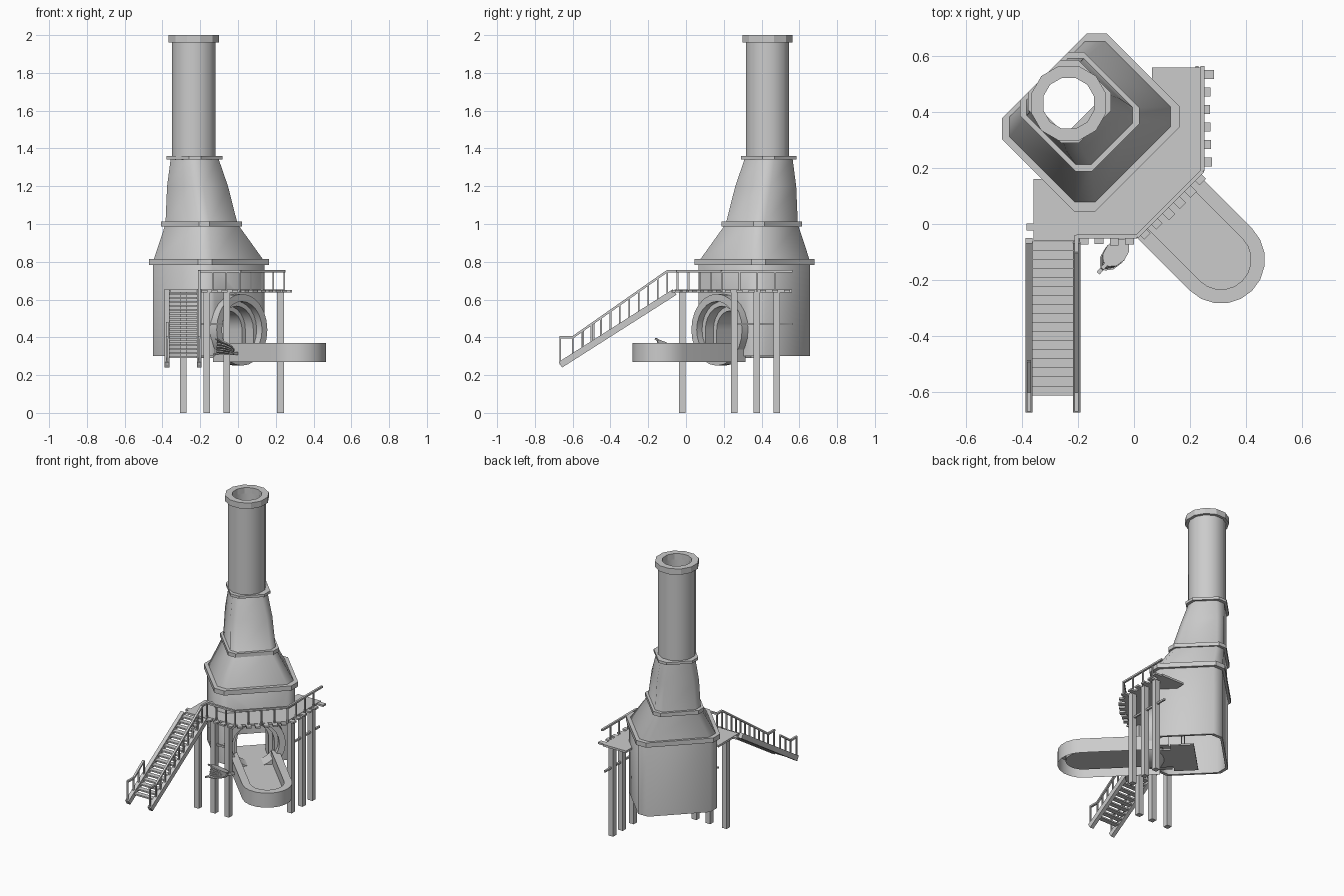
import bpy, bmesh, math, random
from math import sin, cos, pi
from mathutils import Matrix, Vector

random.seed(4)
if "Cube" in bpy.data.objects:
    bpy.data.objects.remove(bpy.data.objects["Cube"])

mat = bpy.data.materials.new("pale grey")
mat.use_nodes = True
GREY = (0.6, 0.6, 0.6, 1)
mat.diffuse_color = GREY
mat.node_tree.nodes["Principled BSDF"].inputs["Base Color"].default_value = GREY

TURN = Matrix.Rotation(pi / 4, 4, 'Z')   # the furnace faces the front-left corner


def finish(name, bm, turned=False, smooth=None):
    bmesh.ops.recalc_face_normals(bm, faces=bm.faces)
    if turned:
        bm.transform(TURN)
    mesh = bpy.data.meshes.new(name)
    bm.to_mesh(mesh)
    bm.free()
    mesh.materials.append(mat)
    ob = bpy.data.objects.new(name, mesh)
    bpy.context.collection.objects.link(ob)
    if smooth:
        bpy.ops.object.select_all(action='DESELECT')
        ob.select_set(True)
        bpy.context.view_layer.objects.active = ob
        bpy.ops.object.shade_smooth_by_angle(angle=math.radians(smooth))
    return ob


def loft(name, loops, ring=False, closed=True, cap_start=False, cap_end=False, **kw):
    """Skin a list of equal-length point loops; ring joins the last to the first."""
    bm = bmesh.new()
    rows = [[bm.verts.new(p) for p in lp] for lp in loops]
    n = len(rows[0])
    pairs = list(zip(rows, rows[1:])) + ([(rows[-1], rows[0])] if ring else [])
    for a, b in pairs:
        for i in range(n if closed else n - 1):
            j = (i + 1) % n
            bm.faces.new((a[i], a[j], b[j], b[i]))
    if cap_start:
        bm.faces.new(rows[0])
    if cap_end:
        bm.faces.new(rows[-1])
    return finish(name, bm, **kw)


def prism(name, outline, lo, hi, axis='z', **kw):
    place = (lambda p, h: (p[0], p[1], h)) if axis == 'z' else (lambda p, h: (p[0], h, p[1]))
    return loft(name, [[place(p, h) for p in outline] for h in (lo, hi)],
                cap_start=True, cap_end=True, **kw)


def add_bar(bm, a, b, w, h):
    """Square bar from a to b, w wide sideways and h tall."""
    a, b = Vector(a), Vector(b)
    d = b - a
    q = d.to_track_quat('Y', 'Z').to_matrix().to_4x4()
    m = Matrix.Translation((a + b) / 2) @ q @ Matrix.Diagonal((w, d.length, h, 1))
    bmesh.ops.create_cube(bm, size=1, matrix=m)


def bars(name, items):
    bm = bmesh.new()
    for it in items:
        add_bar(bm, *it)
    return finish(name, bm)


# ---- Furnace body: chamfered rectangular shell, flush at the back ----
BACK = 0.585


def section(z, half, front, cut, grow=0.0, mid=0.147):
    x0, x1, y0, y1 = mid - half - grow, mid + half + grow, front - grow, BACK + grow
    return [(x0 + cut, y0, z), (x1 - cut, y0, z), (x1, y0 + cut, z), (x1, y1 - cut, z),
            (x1 - cut, y1, z), (x0 + cut, y1, z), (x0, y1 - cut, z), (x0, y0 + cut, z)]


levels = [(0.30, 0.25, 0.145, 0.052), (0.80, 0.25, 0.145, 0.052), (1.0, 0.145, 0.255, 0.04),
          (1.2, 0.133, 0.315, 0.04), (1.35, 0.11, 0.36, 0.045)]
shell = [section(*lv) for lv in levels] + [section(*lv, grow=-0.015) for lv in reversed(levels)]
body = loft("furnace_body", shell, ring=True, turned=True)

# ---- Flanges around the body ----
for name, lv, t in (("lower_flange", levels[1], 0.016), ("middle_flange", levels[2], 0.013),
                    ("upper_flange", levels[4], 0.009)):
    z, half, front, cut = lv
    loft(name, [section(z + dz, half, front, cut, g) for dz, g in
                ((-t, -0.01), (-t, 0.016), (t, 0.016), (t, -0.016))], ring=True, turned=True)


# ---- Chimney and cap ----
def circle(r, z, cx=0.14, cy=0.47, n=12):
    return [(cx + r * cos(2 * pi * i / n), cy + r * sin(2 * pi * i / n), z) for i in range(n)]


def tube(name, ro, ri, z0, z1, **kw):
    loft(name, [circle(ro, z0), circle(ro, z1), circle(ri, z1), circle(ri, z0)],
         ring=True, turned=True, **kw)


tube("chimney", 0.119, 0.098, 1.34, 1.97, smooth=40)
tube("chimney_cap", 0.138, 0.094, 1.96, 2.0)

# ---- Round mouth, cut through the front wall ----
MX, MZ = 0.13, 0.44


def disc(r, y, n=24):
    return [(MX + r * cos(2 * pi * i / n), y, MZ + r * sin(2 * pi * i / n)) for i in range(n)]


cutter = loft("mouth_cutter", [disc(0.155, 0.05), disc(0.155, 0.3)],
              cap_start=True, cap_end=True, turned=True)
mod = body.modifiers.new("mouth", 'BOOLEAN')
mod.operation, mod.solver, mod.object = 'DIFFERENCE', 'EXACT', cutter
bpy.ops.object.select_all(action='DESELECT')
body.select_set(True)
bpy.context.view_layer.objects.active = body
bpy.ops.object.modifier_apply(modifier="mouth")
bpy.data.objects.remove(cutter)
bpy.ops.object.shade_smooth_by_angle(angle=math.radians(46))

loft("mouth_ring", [disc(0.19, 0.1), disc(0.19, 0.16), disc(0.15, 0.2), disc(0.15, 0.1)],
     ring=True, turned=True, smooth=35)


# ---- Stepped arches inside the mouth ----
def arch(r):
    arc = [(MX + r * cos(pi * i / 12), MZ + r * sin(pi * i / 12)) for i in range(13)]
    return [(MX + r, 0.3)] + arc + [(MX - r, 0.3)]


for name, ro, ri, y0, y1 in (("outer_arch", 0.155, 0.125, 0.14, 0.24),
                             ("inner_arch", 0.13, 0.1, 0.2, 0.32)):
    prism(name, arch(ro) + arch(ri)[::-1], y0, y1, axis='y', turned=True, smooth=35)


# ---- Pouring trough with round end, open underneath ----
def trough(r, z):
    arc = [(MX + r * cos(pi * i / 10), -0.31 - r * sin(pi * i / 10), z) for i in range(11)]
    return [(MX + r, 0.16, z)] + arc + [(MX - r, 0.16, z)]


loft("trough", [trough(0.157, 0.27), trough(0.157, 0.37), trough(0.107, 0.37), trough(0.107, 0.30)],
     closed=False, cap_end=True, turned=True, smooth=35)
prism("firebox_floor", [(MX - w, y) for w, y in ((0.107, 0.15), (0.107, 0.25), (0.16, 0.25), (0.16, 0.4))]
      + [(MX + w, y) for w, y in ((0.16, 0.4), (0.16, 0.25), (0.107, 0.25), (0.107, 0.15))],
      0.29, 0.30, turned=True)

# ---- Deck with ragged plank ends ----
prism("deck", [(-0.36, -0.06), (-0.2, -0.06), (-0.2, -0.04), (0.01, -0.04), (0.24, 0.19),
               (0.24, 0.56), (0.065, 0.56), (0.065, 0.48), (0.13, 0.4), (0.13, 0.34),
               (-0.14, 0.07), (-0.2, 0.07), (-0.29, 0.16), (-0.36, 0.16)], 0.638, 0.652)
corners = [Vector(p) for p in ((-0.205, -0.045, 0), (0.01, -0.045, 0), (0.245, 0.19, 0), (0.245, 0.565, 0))]
ends = [((-0.35, -0.01, 0.644), (-0.385, -0.01, 0.644), 0.025, 0.012)]
for a, b in zip(corners, corners[1:]):
    d = (b - a).normalized()
    out = Vector((d.y, -d.x, 0))
    count = round((b - a).length / 0.058)
    for i in range(count):
        p = a.lerp(b, (i + 0.5) / count) + Vector((0, 0, 0.644))
        ends.append((p - out * 0.02, p + out * random.uniform(0.025, 0.042), 0.032, 0.012))
bars("plank_ends", ends)

# ---- Deck railing ----
UP = Vector((0, 0, 0.75))
rail = []
for a, b in zip(corners, corners[1:]):
    rail.append((a + UP, b + UP, 0.014, 0.012))
    count = max(2, round((b - a).length / 0.085))
    for i in range(count):
        p = a.lerp(b, i / count)
        rail.append((p + Vector((0, 0, 0.64)), p + UP, 0.009, 0.009))
bars("deck_railing", rail)

# ---- Legs and cross beams ----
legs = [(x, -0.02) for x in (-0.29, -0.165, -0.06)] + [(0.225, y) for y in (0.255, 0.375, 0.48)]
bars("legs", [((x, y, 0), (x, y, 0.64), 0.036, 0.036) for x, y in legs])
bars("cross_beams", [((0.225, 0.27, 0.47), (0.225, 0.565, 0.47), 0.012, 0.012),
                     ((-0.2, -0.02, 0.47), (-0.08, -0.02, 0.47), 0.012, 0.012)])

# ---- Staircase ----
LEFT, RIGHT = -0.375, -0.205
bars("stair_stringers", [((x, -0.665, 0.255), (x, -0.06, 0.64), 0.026, 0.035) for x in (LEFT, RIGHT)])
steps = 17
treads = []
for i in range(steps):
    f = i / (steps - 1)
    y, z = -0.595 + 0.515 * f, 0.295 + 0.335 * f
    treads.append(((LEFT, y, z), (RIGHT, y, z), 0.034, 0.01))
bars("stair_treads", treads)


# ---- Stair handrails: full on the right, short on the left ----
def handrail(name, x, y_end, count):
    z_end = 0.40 + 0.70 * (y_end + 0.6)
    items = [((x, -0.67, 0.40), (x, -0.6, 0.40), 0.014, 0.012),
             ((x, -0.6, 0.40), (x, y_end, z_end), 0.014, 0.012)]
    ys = [-0.665] + [-0.6 + (y_end + 0.6) * i / count for i in range(count + 1)]
    for y in ys:
        top = 0.40 + 0.70 * max(0, y + 0.6)
        items.append(((x, y, 0.255 + 0.64 * (y + 0.665)), (x, y, top), 0.009, 0.009))
    bars(name, items)


handrail("right_handrail", RIGHT, -0.1, 10)
bars("handrail_landing", [((RIGHT, -0.1, 0.75), (RIGHT, -0.04, 0.75), 0.014, 0.012)])
handrail("left_handrail", LEFT, -0.49, 2)

# ---- Bellows: oval boards fanned from the nozzle ----
bm = bmesh.new()
aim = Matrix.Translation((-0.01, -0.04, 0.31)) @ Matrix.Rotation(math.radians(229), 4, 'Z')
for i in range(6):
    tilt = aim @ Matrix.Rotation(math.radians(-5.5 * i), 4, 'Y')
    end = 1.0 if i in (0, 5) else 0.9
    bmesh.ops.create_cone(bm, cap_ends=True, segments=10, radius1=0.5, radius2=0.5, depth=1,
                          matrix=tilt @ Matrix.Translation((0.095, 0, 0))
                          @ Matrix.Diagonal((0.13 * end, 0.08 * end, 0.007, 1)))
    if i in (0, 5):
        bmesh.ops.create_cube(bm, size=1, matrix=tilt @ Matrix.Translation((0.165, 0, 0))
                              @ Matrix.Diagonal((0.03, 0.014, 0.008, 1)))
bmesh.ops.create_cube(bm, size=1, matrix=aim @ Matrix.Translation((0.015, 0, 0.005))
                      @ Matrix.Diagonal((0.06, 0.016, 0.016, 1)))
finish("bellows", bm)
